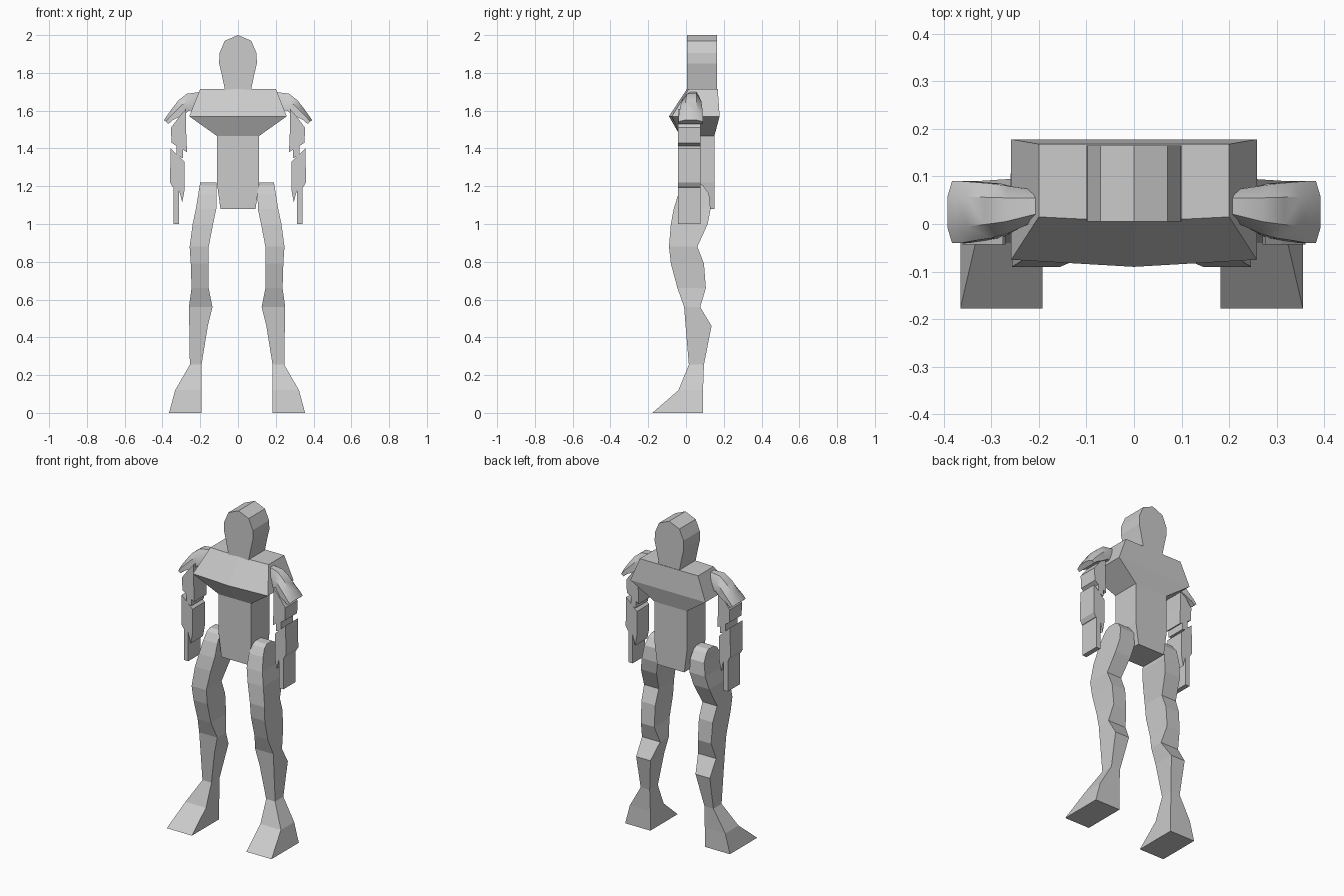
import bpy, bmesh


def finish(name, bm, smooth=False):
    bmesh.ops.recalc_face_normals(bm, faces=bm.faces)
    me = bpy.data.meshes.new(name)
    bm.to_mesh(me)
    bm.free()
    ob = bpy.data.objects.new(name, me)
    bpy.context.collection.objects.link(ob)
    if smooth:
        bpy.ops.object.select_all(action='DESELECT')
        ob.select_set(True)
        bpy.context.view_layer.objects.active = ob
        bpy.ops.object.shade_smooth_by_angle(angle=0.7)
    return ob


def loft(name, rings, smooth=False):
    """Skin a stack of closed rings and cap both ends."""
    bm = bmesh.new()
    vs = [[bm.verts.new(p) for p in r] for r in rings]
    n = len(vs[0])
    for a, b in zip(vs, vs[1:]):
        for i in range(n):
            j = (i + 1) % n
            bm.faces.new((a[i], a[j], b[j], b[i]))
    bm.faces.new(vs[0])
    bm.faces.new(vs[-1])
    return finish(name, bm, smooth)


def slab(name, outline, y0, y1):
    """Extrude an x-z outline along y."""
    return loft(name, [[(x, y, z) for x, z in outline] for y in (y0, y1)])


def rect(x0, x1, y0, y1, z):
    return [(x0, y0, z), (x1, y0, z), (x1, y1, z), (x0, y1, z)]


# Head
half = [(0.065, 1.69), (0.088, 1.80), (0.1, 1.85), (0.098, 1.905), (0.07, 1.97)]
slab("head", half + [(0, 2.0)] + [(-x, z) for x, z in reversed(half)], 0.005, 0.165)

# Chest, with a slightly peaked front
chest = [(0.11, -0.03, -0.03, 0.15, 1.465), (0.258, -0.075, -0.09, 0.178, 1.57),
         (0.2, 0.015, 0.005, 0.168, 1.715)]
loft("chest", [[(-w, f, z), (0, m, z), (w, f, z), (w, b, z), (-w, b, z)]
               for w, f, m, b, z in chest])

# Abdomen and pelvis
loft("abdomen", [rect(-w, w, -0.03, 0.15, z)
                 for w, z in ((0.093, 1.08), (0.112, 1.22), (0.112, 1.47))])

# Outlines of the right arm pieces
arm = {
    "upper_arm": [(0.275, 1.61), (0.31, 1.57), (0.355, 1.51), (0.352, 1.43),
                  (0.27, 1.38), (0.275, 1.5)],
    "elbow": [(0.29, 1.35), (0.325, 1.36), (0.325, 1.43), (0.29, 1.41)],
    "forearm": [(0.357, 1.40), (0.283, 1.33), (0.283, 1.18), (0.295, 1.115),
                (0.315, 1.19), (0.345, 1.195), (0.36, 1.22)],
    "hand": [(0.312, 1.0), (0.342, 1.0), (0.342, 1.2), (0.312, 1.2)],
}

# Shoulder pad: top x, top z, bottom x, bottom z, front y, back y
pad = [(0.19, 1.70, 0.21, 1.60, 0.01, 0.07), (0.27, 1.69, 0.26, 1.60, -0.02, 0.08),
       (0.315, 1.655, 0.28, 1.585, -0.03, 0.085), (0.35, 1.61, 0.315, 1.565, -0.035, 0.088),
       (0.375, 1.575, 0.345, 1.55, -0.04, 0.09), (0.392, 1.55, 0.368, 1.53, -0.04, 0.09)]

# Leg: inner x, outer x, front y, back y, z
leg = [(0.182, 0.355, -0.178, 0.09, 0), (0.182, 0.323, -0.04, 0.09, 0.12),
       (0.183, 0.245, 0.015, 0.095, 0.255), (0.15, 0.248, -0.002, 0.135, 0.46),
       (0.125, 0.25, -0.01, 0.075, 0.56), (0.145, 0.236, -0.045, 0.105, 0.66),
       (0.145, 0.24, -0.08, 0.095, 0.79), (0.145, 0.246, -0.09, 0.06, 0.88),
       (0.122, 0.23, -0.08, 0.115, 1.0), (0.105, 0.213, -0.065, 0.13, 1.08),
       (0.104, 0.2, -0.04, 0.122, 1.16), (0.104, 0.193, -0.015, 0.09, 1.205),
       (0.105, 0.19, 0.01, 0.065, 1.22)]

for side, s, dx in (("right", 1, 0), ("left", -1, -0.01)):
    # Arm pieces
    for part, outline in arm.items():
        slab(f"{side}_{part}", [(s * x, z) for x, z in outline], -0.043, 0.078)
    # Shoulder pad with bevelled upper edges
    rings = []
    for xt, zt, xb, zb, f, b in pad:
        xm, zm, c = xb + 0.6 * (xt - xb), zb + 0.6 * (zt - zb), 0.25 * (b - f)
        rings.append([(s * x, y, z) for x, y, z in (
            (xb, f, zb), (xm, f, zm), (xt, f + c, zt),
            (xt, b - c, zt), (xm, b, zm), (xb, b, zb))])
    loft(f"{side}_shoulder_pad", rings, smooth=True)
    # Leg and foot
    loft(f"{side}_leg", [rect(s * i + dx, s * o + dx, f, b, z) for i, o, f, b, z in leg])
